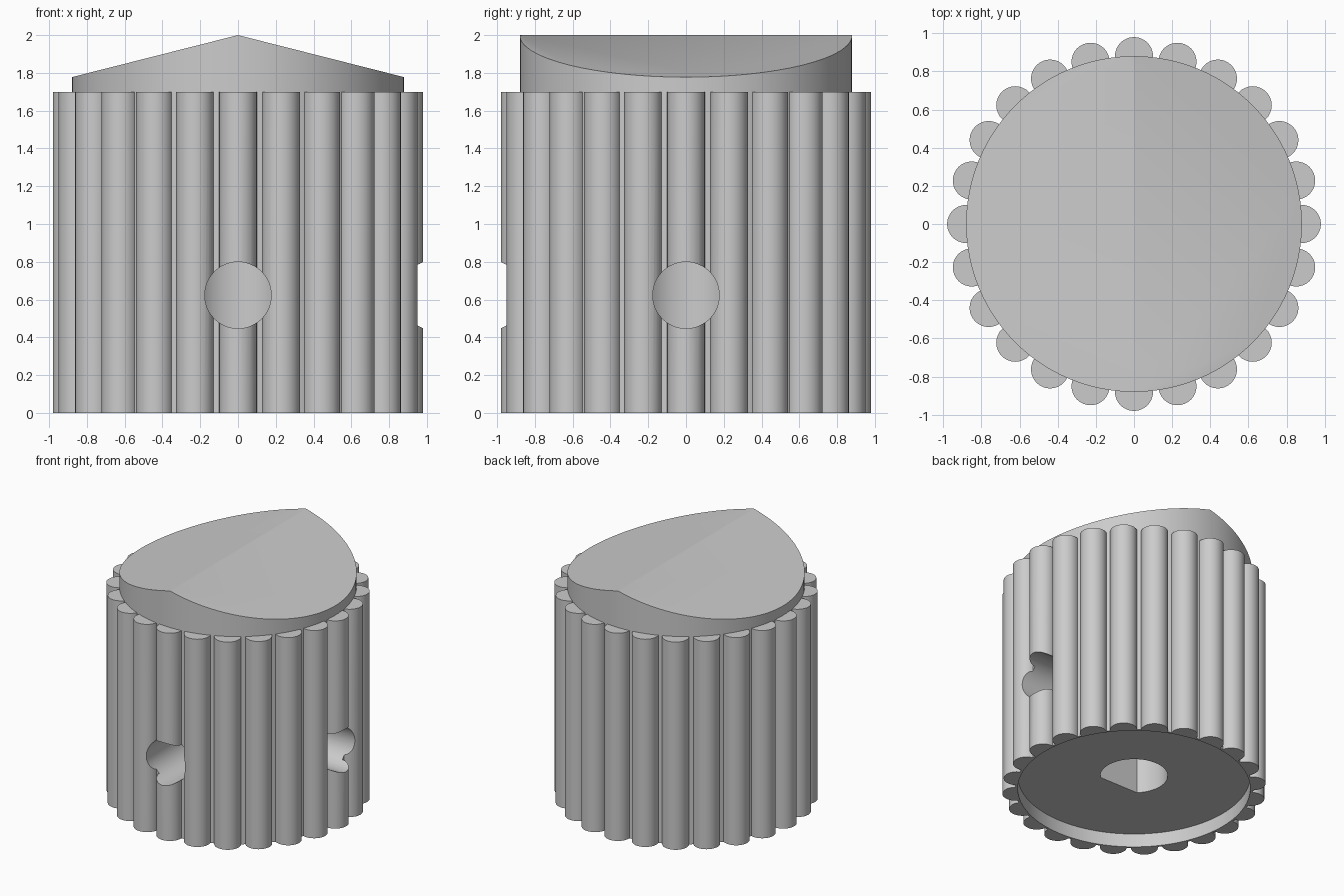
import bpy, bmesh
from math import sin, cos, pi, radians
from mathutils import Matrix, Vector

cube = bpy.data.objects.get("Cube")
if cube:
    bpy.data.objects.remove(cube, do_unlink=True)

HEIGHT, BODY_R, RIB_R, RIB_TOP, RIBS = 2.0, 0.88, 0.1, 1.7, 24
HOLE_R, HOLE_Z = 0.176, 0.623

grey = bpy.data.materials.new("light_grey")
grey.use_nodes = True
colour = (0.6, 0.6, 0.6, 1)
grey.diffuse_color = colour
grey.node_tree.nodes["Principled BSDF"].inputs["Base Color"].default_value = colour


def circle(radius, steps, centre=(0, 0), start=0, sweep=2 * pi):
    """Points around an arc; the end point is added for open arcs."""
    count = steps if sweep == 2 * pi else steps + 1
    return [(centre[0] + radius * cos(start + sweep * i / steps),
             centre[1] + radius * sin(start + sweep * i / steps)) for i in range(count)]


def prisms(name, profiles, low, high, turn=Matrix()):
    """Extrude closed outlines from low to high along z, then turn them."""
    bm = bmesh.new()
    for outline in profiles:
        face = bm.faces.new([bm.verts.new((x, y, low)) for x, y in outline])
        top = bmesh.ops.extrude_face_region(bm, geom=[face])["geom"]
        bmesh.ops.translate(bm, vec=Vector((0, 0, high - low)),
                            verts=[v for v in top if isinstance(v, bmesh.types.BMVert)])
    bmesh.ops.transform(bm, matrix=turn, verts=bm.verts)
    bmesh.ops.recalc_face_normals(bm, faces=bm.faces)
    mesh = bpy.data.meshes.new(name)
    bm.to_mesh(mesh)
    bm.free()
    mesh.materials.append(grey)
    obj = bpy.data.objects.new(name, mesh)
    bpy.context.collection.objects.link(obj)
    return obj


def carve(obj, tools):
    """Apply boolean tools to a part and smooth its curved sides."""
    bpy.ops.object.select_all(action='DESELECT')
    bpy.context.view_layer.objects.active = obj
    obj.select_set(True)
    for tool, operation in tools:
        mod = obj.modifiers.new(tool.name, 'BOOLEAN')
        mod.object, mod.operation, mod.solver = tool, operation, 'EXACT'
        bpy.ops.object.modifier_apply(modifier=mod.name)
    bpy.ops.object.shade_smooth_by_angle(angle=radians(30))


# Solid parts: the core drum and its ring of grip ribs
body = prisms("knob_body", [circle(BODY_R, 128)], 0, HEIGHT + 0.1)
ribs = prisms("grip_ribs", [circle(RIB_R, 32, c) for c in circle(BODY_R, RIBS)], 0, RIB_TOP)

# Gabled envelope whose ridge runs front to back
stand = Matrix.Rotation(pi / 2, 4, 'X')
gable = prisms("gable_envelope",
               [[(-1, -0.5), (1, -0.5), (1, 1.747), (0, HEIGHT), (-1, 1.747)]], -1.2, 1.2, stand)

# Recessed underside
recess = prisms("base_recess", [circle(0.862, 128)], -0.2, 0.11)

# D-shaped shaft bore, flat towards the front
flat = radians(45)
bore = prisms("shaft_bore", [circle(0.25, 48, start=-flat, sweep=pi + 2 * flat)], -0.1, 1.2)

# Set screw holes on the front and on the +x side, reaching the bore
front_hole = prisms("front_screw_hole", [circle(HOLE_R, 48, (0, HOLE_Z))], 0, 1.2, stand)
side_hole = prisms("side_screw_hole", [circle(HOLE_R, 48, (0, HOLE_Z))], 0, 1.2,
                   Matrix.Rotation(pi / 2, 4, 'Z') @ stand)

cuts = [(t, 'DIFFERENCE') for t in (recess, front_hole, side_hole)]
carve(body, [(gable, 'INTERSECT'), (bore, 'DIFFERENCE')] + cuts)
carve(ribs, cuts)

for tool in (gable, recess, bore, front_hole, side_hole):
    bpy.data.objects.remove(tool, do_unlink=True)
